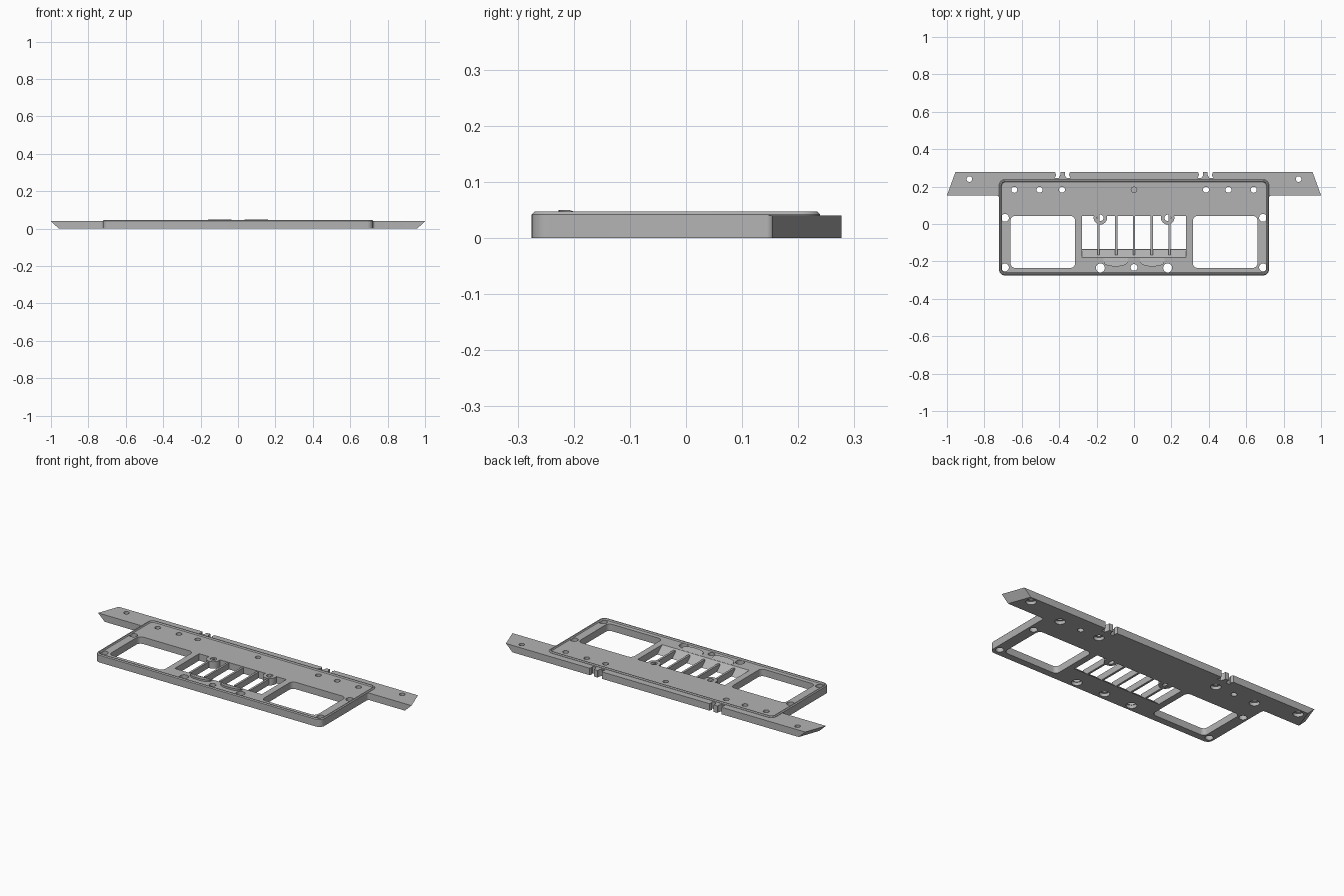
import bpy, bmesh
from math import cos, sin, pi, radians

if "Cube" in bpy.data.objects:
    bpy.data.objects.remove(bpy.data.objects["Cube"])

grey = bpy.data.materials.new("plain grey")
grey.use_nodes = True
grey.diffuse_color = (0.45, 0.45, 0.45, 1)
grey.node_tree.nodes["Principled BSDF"].inputs["Base Color"].default_value = (0.45, 0.45, 0.45, 1)

T = 0.04  # plate thickness


def finish(name, bm):
    bmesh.ops.recalc_face_normals(bm, faces=bm.faces)
    me = bpy.data.meshes.new(name)
    bm.to_mesh(me)
    bm.free()
    me.materials.append(grey)
    ob = bpy.data.objects.new(name, me)
    bpy.context.collection.objects.link(ob)
    return ob


def prism(name, pts, z0, z1, shape=None):
    """Extruded outline; shape(co) may move each vertex."""
    bm = bmesh.new()
    low = [bm.verts.new((x, y, z0)) for x, y in pts]
    top = [bm.verts.new((x, y, z1)) for x, y in pts]
    bm.faces.new(low)
    bm.faces.new(top)
    n = len(pts)
    for i in range(n):
        j = (i + 1) % n
        bm.faces.new((low[i], low[j], top[j], top[i]))
    if shape:
        for v in bm.verts:
            shape(v.co)
    return finish(name, bm)


def arc(cx, cy, r, a0, a1, n=8):
    return [(cx + r * cos(radians(a0 + (a1 - a0) * i / n)),
             cy + r * sin(radians(a0 + (a1 - a0) * i / n))) for i in range(n + 1)]


def rounded(x0, x1, y0, y1, r):
    return (arc(x1 - r, y1 - r, r, 0, 90) + arc(x0 + r, y1 - r, r, 90, 180)
            + arc(x0 + r, y0 + r, r, 180, 270) + arc(x1 - r, y0 + r, r, 270, 360))


def mirrored(half):
    return half + [(-x, y) for x, y in reversed(half)]


def cut(target, cutter):
    mod = target.modifiers.new("cut", "BOOLEAN")
    mod.operation = "DIFFERENCE"
    mod.solver = "EXACT"
    mod.object = cutter
    bpy.context.view_layer.objects.active = target
    bpy.ops.object.modifier_apply(modifier=mod.name)
    bpy.data.objects.remove(cutter)


def hole(target, x, y, r, z0=-0.01, z1=0.06):
    cut(target, prism("cutter", arc(x, y, r, 0, 345, 23), z0, z1))


# Plate with a wide back bar, its ends undercut
def undercut(co):
    if abs(co.x) > 0.9 and co.z < 0.01:
        co.x -= 0.042 if co.x > 0 else -0.042


half = (arc(0.69, -0.243, 0.032, 270, 360) + arc(0.735, 0.14, 0.013, 180, 90, 4)
        + [(1.0, 0.153), (0.955, 0.277)])
plate = prism("plate", mirrored(half), 0, T, undercut)

# Side windows and the notches in the back edge
for s in (-1, 1):
    xs = sorted((s * 0.315, s * 0.66))
    cut(plate, prism("cutter", rounded(*xs, -0.235, 0.043, 0.025), -0.01, 0.06))
    for d in (-1, 1):
        c = s * 0.382
        notch = [(c + d * 0.012, 0.3), (c + d * 0.012, 0.262), (c + d * 0.02, 0.247),
                 (c + d * 0.042, 0.247), (c + d * 0.034, 0.262), (c + d * 0.048, 0.3)]
        cut(plate, prism("cutter", notch, -0.01, 0.06))


# Central vent opening with a sloped front wall and two rounded tabs
def slope_front(co):
    if co.y < -0.1:
        co.y = -0.135 - 1.125 * co.z


half = [(0.278, -0.15), (0.278, 0.043)] + arc(0.18, 0.033, 0.036, 376, 164, 14)
cut(plate, prism("cutter", mirrored(half), -0.01, 0.06, slope_front))

# Screw holes: x, y, radius, recess radius underneath
for x, y, r, under in [(0.88, 0.24, 0.015, 0.027), (0.64, 0.183, 0.016, 0.027),
                       (0.505, 0.183, 0.016, 0), (0.385, 0.183, 0.016, 0.027),
                       (0.69, 0.033, 0.021, 0), (0.69, -0.232, 0.021, 0),
                       (0.18, 0.033, 0.017, 0), (0.18, -0.235, 0.024, 0.028)]:
    for s in (-1, 1):
        hole(plate, s * x, y, r)
        if under:
            hole(plate, s * x, y, under, -0.01, 0.018)
hole(plate, 0, -0.232, 0.018)
hole(plate, 0, -0.232, 0.027, -0.01, 0.018)
hole(plate, 0, 0.183, 0.015, 0.02, 0.06)

# Raised lip around the body
bm = bmesh.new()
rings = []
for inset, z in [(0, 0.038), (0, 0.042), (0.005, 0.047), (0.011, 0.047), (0.016, 0.038)]:
    pts = rounded(-0.722 + inset, 0.722 - inset, -0.275 + inset, 0.239 - inset, 0.034 - inset)
    rings.append([bm.verts.new((x, y, z)) for x, y in pts])
for a, b in zip(rings, rings[1:] + rings[:1]):
    for i in range(len(a)):
        j = (i + 1) % len(a)
        bm.faces.new((a[i], a[j], b[j], b[i]))
lip = finish("lip", bm)

# Vent slats
for i in range(-2, 3):
    x = i * 0.095
    prism(f"slat_{i + 3}", [(x - 0.006, -0.165), (x + 0.006, -0.165),
                            (x + 0.006, 0.047), (x - 0.006, 0.047)], 0.001, 0.036)


# Curved ramps in front of the vent, falling towards it
def ramp(co):
    if co.z > 0.045 and co.y > -0.2:
        co.z = 0.0405


for name, c in (("right_ramp", -0.098), ("left_ramp", 0.098)):
    pts = [(c + 0.065 * cos(pi + pi * i / 12), -0.196 - 0.031 * sin(pi * i / 12) ** 0.7)
           for i in range(13)]
    prism(name, pts + [(c + 0.065, -0.182), (c - 0.065, -0.182)], 0.038, 0.05, ramp)

# Smooth the round walls, keep the edges crisp
for ob in (plate, lip):
    bpy.ops.object.select_all(action="DESELECT")
    ob.select_set(True)
    bpy.context.view_layer.objects.active = ob
    bpy.ops.object.shade_smooth_by_angle(angle=radians(25))
